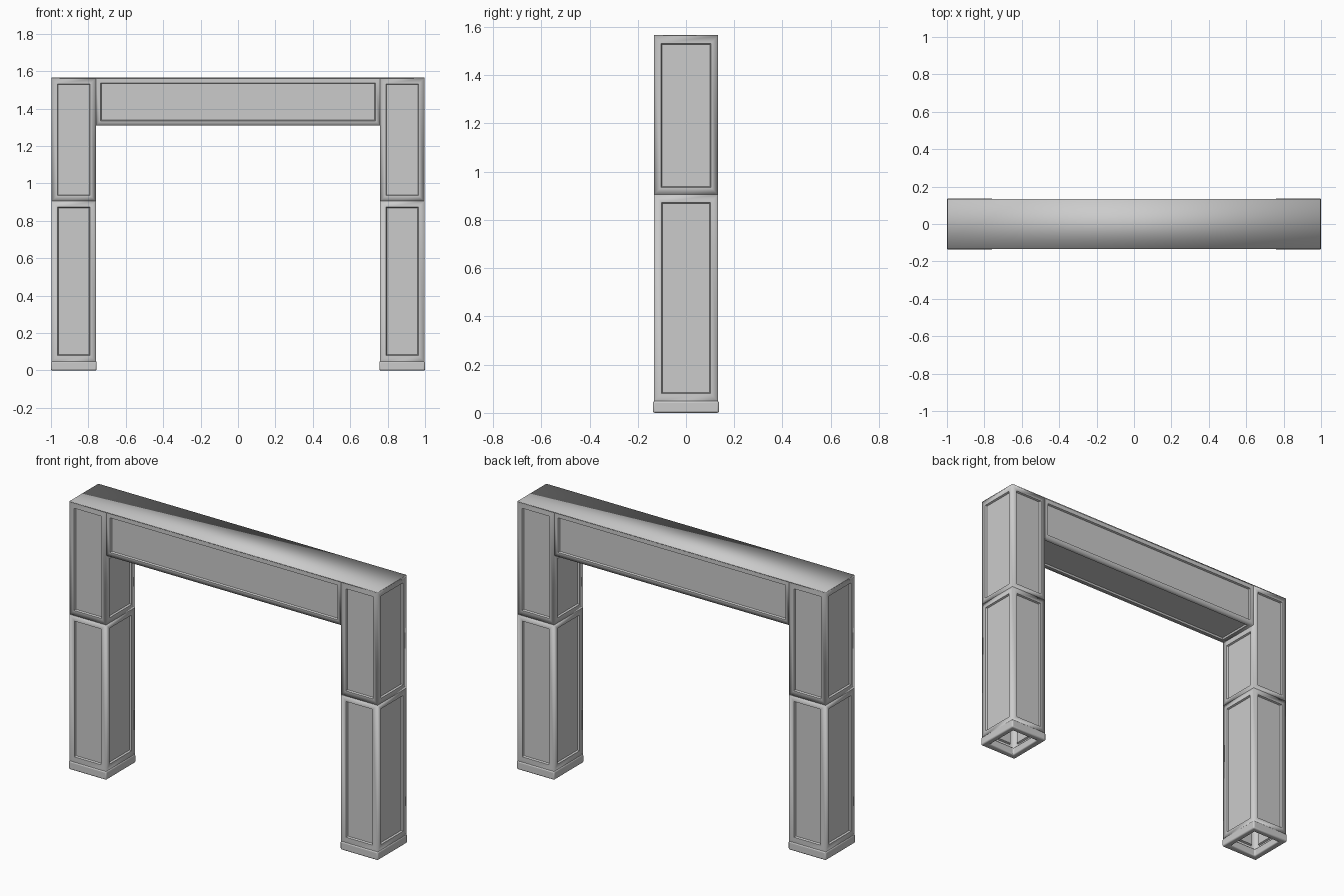
import bpy
import bmesh
from mathutils import Vector

if "Cube" in bpy.data.objects:
    bpy.data.objects.remove(bpy.data.objects["Cube"], do_unlink=True)

# Single painted grey
grey = bpy.data.materials.new("plain_grey")
grey.use_nodes = True
colour = (0.6, 0.6, 0.6, 1)
grey.diffuse_color = colour
grey.node_tree.nodes["Principled BSDF"].inputs["Base Color"].default_value = colour

HEIGHT = 1.566
DEPTH = 0.133        # half depth of the pillars
INNER, OUTER = 0.76, 0.996
JOINT = 0.905        # where the pillar halves meet
BEAM_LOW = 1.31


def box(lo, hi):
    """Return a bmesh box spanning two corners."""
    lo, hi = Vector(lo), Vector(hi)
    bm = bmesh.new()
    bmesh.ops.create_cube(bm, size=1)
    for v in bm.verts:
        v.co = (lo + hi) / 2 + v.co * (hi - lo)
    bm.normal_update()
    return bm


def facing(bm, direction):
    return [f for f in bm.faces if f.normal.dot(Vector(direction)) > 0.9]


def finish(bm, name):
    mesh = bpy.data.meshes.new(name)
    bm.to_mesh(mesh)
    bm.free()
    mesh.materials.append(grey)
    obj = bpy.data.objects.new(name, mesh)
    bpy.context.collection.objects.link(obj)
    return obj


def panelled(name, lo, hi, panel_dirs, open_dirs, border, inner_dir=None):
    """Box with sunken panels in softly shaded frames."""
    bm = box(lo, hi)
    for f in bm.faces:
        f.smooth = True
    panels = [f for d in panel_dirs for f in facing(bm, d)]
    inner = facing(bm, inner_dir) if inner_dir else []
    openings = [f for d in open_dirs for f in facing(bm, d)]
    bmesh.ops.inset_individual(bm, faces=panels, thickness=border, use_even_offset=True)
    # The inward panel stops short of the beam
    for f in inner:
        for v in f.verts:
            v.co.z = min(v.co.z, BEAM_LOW - 0.03)
    lips = bmesh.ops.inset_individual(bm, faces=panels, thickness=0.004,
                                      depth=-0.01, use_even_offset=True)
    for f in panels + lips["faces"]:
        f.smooth = False
    bmesh.ops.delete(bm, geom=openings, context="FACES_ONLY")
    return finish(bm, name)


def plinth(name, lo, hi):
    """Rounded hollow foot ring."""
    bm = box(lo, hi)
    ends = facing(bm, (0, 0, 1)) + facing(bm, (0, 0, -1))
    bmesh.ops.inset_individual(bm, faces=ends, thickness=0.035, use_even_offset=True)
    rims = [e for f in ends for e in f.edges]
    bmesh.ops.delete(bm, geom=ends, context="FACES_ONLY")
    bmesh.ops.bridge_loops(bm, edges=rims)
    bmesh.ops.recalc_face_normals(bm, faces=bm.faces)
    obj = finish(bm, name)
    bevel = obj.modifiers.new("rounded_edges", "BEVEL")
    bevel.width = 0.008
    bevel.segments = 3
    bpy.context.view_layer.objects.active = obj
    obj.select_set(True)
    bpy.ops.object.shade_smooth_by_angle()
    obj.select_set(False)


X, Y, Z = Vector((1, 0, 0)), Vector((0, 1, 0)), Vector((0, 0, 1))
sides = [X, -X, Y, -Y]

# Pillars: foot, lower half and upper half on each side
for s, side in ((1, "left"), (-1, "right")):
    x0, x1 = sorted((s * INNER, s * OUTER))
    plinth(side + "_plinth", (x0 - 0.004, -DEPTH - 0.004, 0),
           (x1 + 0.004, DEPTH + 0.004, 0.05))
    panelled(side + "_lower_pillar", (x0, -DEPTH, 0.048), (x1, DEPTH, JOINT),
             sides, [-Z], 0.032)
    panelled(side + "_upper_pillar", (x0, -DEPTH, JOINT), (x1, DEPTH, HEIGHT - 0.004),
             sides, [Z], 0.03, -s * X)

# Crossbeam with panels on the front, back and underside
panelled("crossbeam", (-INNER, -DEPTH + 0.002, BEAM_LOW),
         (INNER, DEPTH - 0.002, HEIGHT - 0.004),
         [Y, -Y, -Z], [Z, X, -X], 0.025)

# Thin softly shaded cap over the whole frame
cap = box((-OUTER, -DEPTH, HEIGHT - 0.004), (OUTER, DEPTH, HEIGHT))
for face in cap.faces:
    face.smooth = True
finish(cap, "top_cap")
